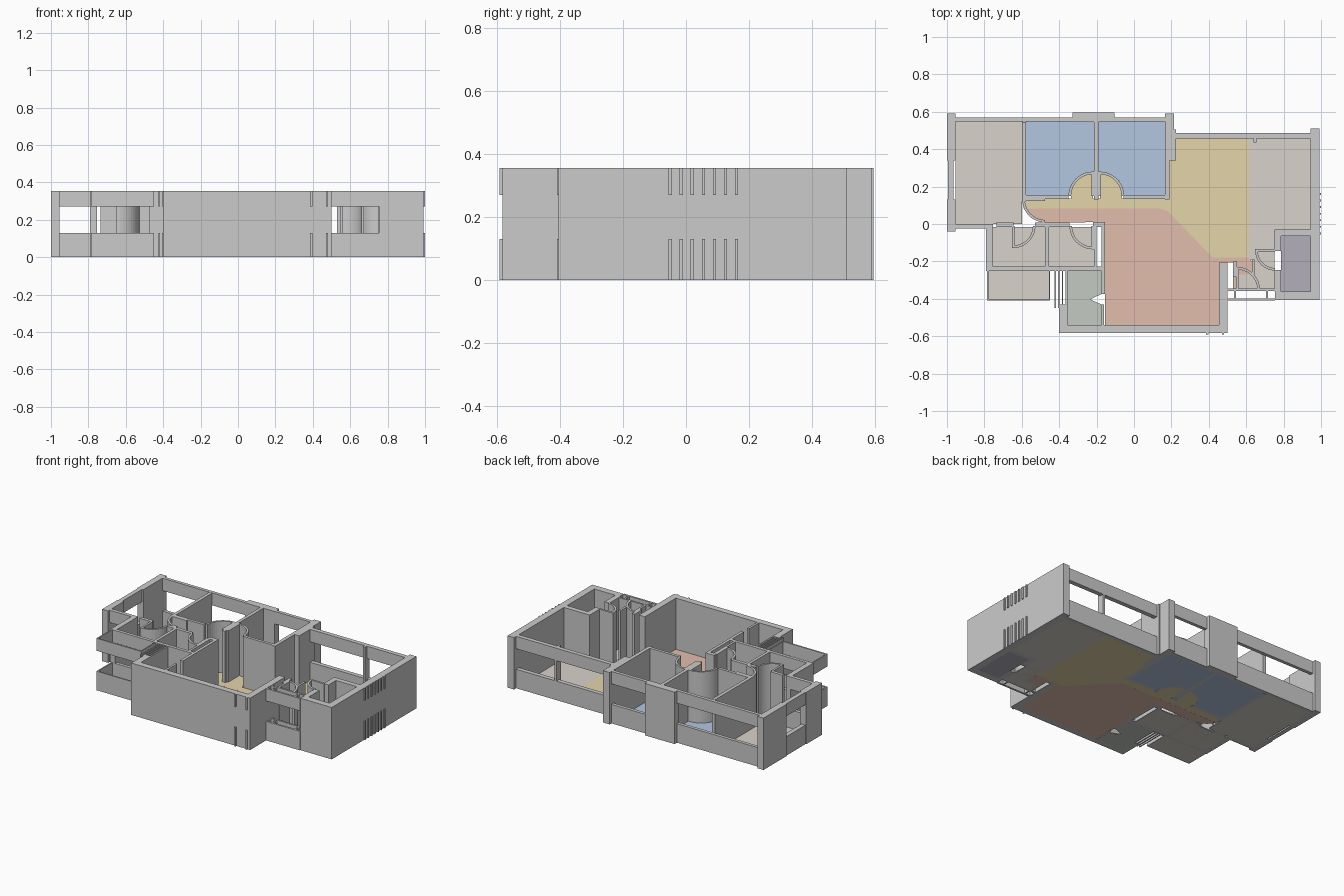
import bpy, bmesh
from math import radians, cos, sin

if "Cube" in bpy.data.objects:
    bpy.data.objects.remove(bpy.data.objects["Cube"])

H, SILL, HEAD, FLOOR = 0.355, 0.13, 0.27, 0.005


def material(name, rgb):
    m = bpy.data.materials.new(name)
    m.diffuse_color = (*rgb, 1)
    m.use_nodes = True
    m.node_tree.nodes["Principled BSDF"].inputs["Base Color"].default_value = m.diffuse_color
    return m


BLUE = material("blue_floor", (.45, .57, .75))
SALMON = material("salmon_floor", (.76, .51, .42))
YELLOW = material("yellow_floor", (.77, .66, .40))
BEIGE = material("beige_floor", (.69, .65, .59))
GREEN = material("green_grey_floor", (.56, .59, .55))
PURPLE = material("purple_floor", (.45, .43, .49))


def prism(name, pts, z0=0, z1=H, mat=None):
    """Extrude a plan outline from z0 to z1."""
    bm = bmesh.new()
    face = bm.faces.new([bm.verts.new((x, y, z0)) for x, y in pts])
    new = bmesh.ops.extrude_face_region(bm, geom=[face])["geom"]
    bmesh.ops.translate(bm, vec=(0, 0, z1 - z0),
                        verts=[g for g in new if isinstance(g, bmesh.types.BMVert)])
    bmesh.ops.recalc_face_normals(bm, faces=bm.faces)
    me = bpy.data.meshes.new(name)
    bm.to_mesh(me)
    bm.free()
    ob = bpy.data.objects.new(name, me)
    bpy.context.collection.objects.link(ob)
    if mat:
        me.materials.append(mat)


def rect(x0, x1, y0, y1):
    return [(x0, y0), (x1, y0), (x1, y1), (x0, y1)]


def wall(name, x0, x1, y0, y1):
    prism(name, rect(x0, x1, y0, y1))


def window(name, x0, x1, y0, y1):
    prism(name + "_sill", rect(x0, x1, y0, y1), 0, SILL)
    prism(name + "_lintel", rect(x0, x1, y0, y1), HEAD, H)


def floor(name, pts, mat):
    prism(name, pts, 0, FLOOR, mat)


def arc(c, r, a0, a1, n=12):
    return [(c[0] + r * cos(radians(a0 + (a1 - a0) * i / n)),
             c[1] + r * sin(radians(a0 + (a1 - a0) * i / n))) for i in range(n + 1)]


def door(name, c, r, a0, leaf, t=0.014):
    """Quarter-round door sweep from a0 to a0+90 with a straight leaf at angle `leaf`."""
    prism(name + "_sweep", arc(c, r, a0, a0 + 90) + arc(c, r - t, a0 + 90, a0))
    dx, dy = round(cos(radians(leaf))), round(sin(radians(leaf)))
    ex, ey = c[0] + dx * r, c[1] + dy * r
    h = t / 2
    wall(name + "_leaf", min(c[0], ex) - h * abs(dy), max(c[0], ex) + h * abs(dy),
         min(c[1], ey) - h * abs(dx), max(c[1], ey) + h * abs(dx))


# Outer walls, full height
for name, *r in [
    ("left_wall_back", -1, -.955, .34, .59), ("left_wall_front", -1, -.955, -.04, .13),
    ("back_pier_middle", -.33, -.105, .545, .595), ("back_pier_right", .165, .215, .50, .59),
    ("back_pier_return", .19, .225, .34, .505), ("right_wall", .945, .993, -.405, .51),
    ("front_wall", -.4, .5, -.583, -.54), ("living_right_wall", .455, .5, -.54, -.205),
    ("entry_left_pier", -.4, -.355, -.54, -.43), ("entry_left_wall", -.365, -.355, -.43, -.25),
    ("bath_left_wall", -.79, -.755, -.25, 0), ("shaft_front_wall", .755, .945, -.405, -.36),
    ("shaft_back_wall", .75, .945, -.065, -.03), ("shaft_left_back", .75, .787, -.145, -.065),
    ("shaft_left_front", .75, .787, -.36, -.245), ("back_mullion", .64, .655, .435, .487),
]:
    wall(name, *r)

# Interior partitions
for name, *r in [
    ("bedroom_left_partition", -.6, -.577, .12, .545),
    ("bedroom_middle_partition", -.213, -.19, .13, .545),
    ("bedroom_right_partition", .165, .19, .13, .545),
    ("corridor_wall_left", -.6, -.35, .135, .155), ("corridor_wall_right", -.055, .19, .135, .155),
    ("bath_back_wall_a", -.735, -.645, -.015, .008), ("bath_back_wall_b", -.53, -.345, -.015, .008),
    ("bath_back_wall_c", -.22, -.155, -.015, .012), ("bath_middle_wall", -.475, -.455, -.25, -.015),
    ("bath_right_wall", -.215, -.2, -.25, -.015), ("living_left_wall_back", -.175, -.155, -.375, -.015),
    ("living_left_wall_front", -.175, -.16, -.54, -.43), ("bath_two_front_wall", -.455, -.175, -.25, -.228),
    ("utility_partition", .63, .645, -.27, -.19), ("utility_post", .528, .55, -.28, -.2),
]:
    wall(name, *r)

# Window walls: sill and lintel with an open band between
for name, *r in [
    ("back_left_window", -.955, -.33, .547, .57), ("back_middle_window", -.105, .165, .547, .57),
    ("back_right_window", .225, .945, .457, .487), ("left_window", -.995, -.965, .13, .34),
    ("left_room_front_window", -.955, -.755, -.025, 0), ("bath_window", -.755, -.475, -.25, -.228),
    ("balcony_front", -.785, -.45, -.41, -.4), ("balcony_left", -.785, -.776, -.4, -.25),
    ("utility_front_window", .5, .755, -.41, -.397), ("utility_inner_window", .5, .755, -.357, -.345),
    ("utility_rib_left", .535, .545, -.397, -.357), ("utility_rib_right", .707, .717, -.397, -.357),
]:
    window(name, *r)
for x, y0 in [(-.455, -.41), (-.425, -.45), (-.406, -.45), (-.386, -.5)]:
    window("louvre", x, x + .007, y0, -.25)

# Thin fins on the outer faces
for i in range(7):
    y = -.055 + i * .035
    window("right_fin", .99, 1, y, y + .01)
for x in (.385, .47):
    window("front_fin", x, x + .012, -.592, -.58)

# Doors with their quarter sweeps
door("bedroom_door_left", (-.22, .15), .13, 90, 90)
door("bedroom_door_right", (-.183, .15), .13, 0, 90)
door("left_room_door", (-.475, .13), .122, 180, 180)
door("bath_one_door", (-.645, -.01), .118, 270, 270)
door("bath_two_door", (-.22, -.01), .125, 180, 270)
door("shaft_door", (.755, -.142), .107, 180, 180)
door("utility_door", (.553, -.35), .12, 0, 90)

# Plain floors
for name, mat, *r in [
    ("left_room_floor", BEIGE, -.955, -.6, 0, .547), ("bath_one_floor", BEIGE, -.755, -.475, -.228, -.015),
    ("bath_two_floor", BEIGE, -.455, -.215, -.228, -.015), ("balcony_floor", BEIGE, -.776, -.455, -.4, -.25),
    ("right_room_floor", BEIGE, .615, .945, -.03, .457), ("utility_hall_floor", BEIGE, .615, .75, -.19, -.03),
    ("utility_floor", BEIGE, .645, .75, -.345, -.19), ("utility_corner_floor", BEIGE, .55, .645, -.345, -.27),
    ("shaft_floor", PURPLE, .787, .945, -.36, -.065),
]:
    floor(name, rect(*r), mat)

# Bedroom floors, cut by the door sweeps
floor("bedroom_left_floor", [(-.577, .155), *arc((-.22, .15), .13, 178, 90), (-.213, .28),
                             (-.213, .547), (-.577, .547)], BLUE)
floor("bedroom_right_floor", [(.165, .155), (.165, .547), (-.19, .547), (-.19, .28),
                              *arc((-.183, .15), .13, 90, 2)], BLUE)
floor("door_floor_left", [(-.22, .135), *arc((-.22, .15), .118, 90, 180), (-.338, .135)], YELLOW)
floor("door_floor_right", [(-.183, .135), (-.065, .135), *arc((-.183, .15), .118, 0, 90)], YELLOW)

# Corridor and dining floor, living floor, entry floor
edge = [(.13, .083), (.18, .07), (.42, -.18)]
floor("dining_floor", [(-.59, .135), (-.59, .083), *edge, (.615, -.18), (.615, .457), (.225, .457),
                       (.225, .34), (.19, .34), (.19, .135)], YELLOW)
floor("living_floor", [*arc((-.475, .13), .122, 203, 270), (-.155, .01), (-.155, -.54), (.455, -.54),
                       (.455, -.205), (.528, -.205), (.528, -.345), (.55, -.345), (.55, -.27),
                       (.632, -.27), (.632, -.2), (.615, -.18), *edge[::-1]], SALMON)
floor("entry_floor", [(-.355, -.54), (-.175, -.54), (-.175, -.43), (-.235, -.403), (-.175, -.375),
                      (-.175, -.25), (-.355, -.25)], GREEN)
